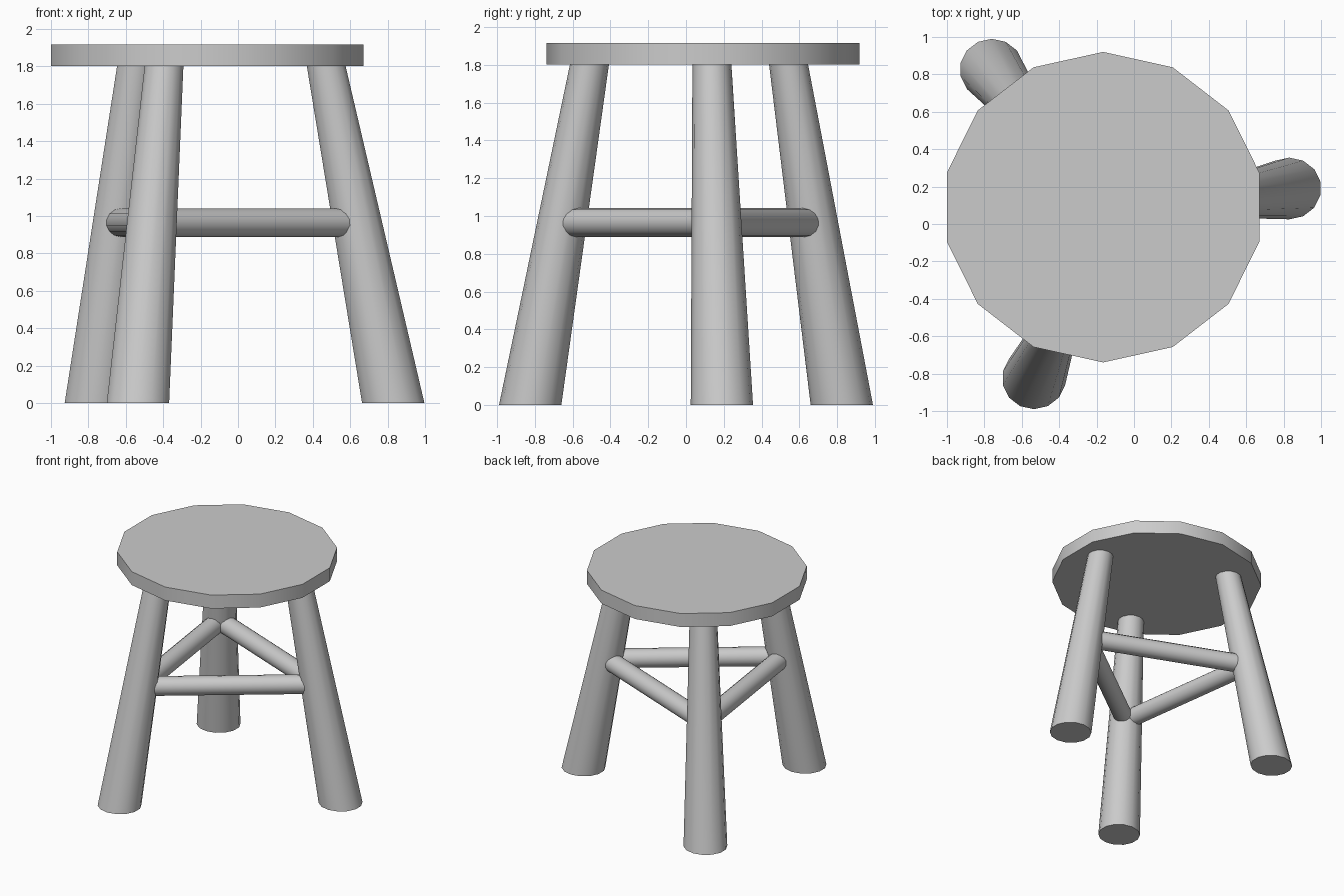
import bpy, bmesh
from math import cos, sin, pi, radians
from mathutils import Vector

if "Cube" in bpy.data.objects:
    bpy.data.objects.remove(bpy.data.objects["Cube"])

SIDES = 14


def lofted(name, rings):
    """Capped tube through a list of rings, each a list of points."""
    bm = bmesh.new()
    loops = [[bm.verts.new(p) for p in ring] for ring in rings]
    for a, b in zip(loops, loops[1:]):
        for i in range(SIDES):
            j = (i + 1) % SIDES
            bm.faces.new((a[i], a[j], b[j], b[i]))
    bm.faces.new(loops[0][::-1])
    bm.faces.new(loops[-1])
    bmesh.ops.recalc_face_normals(bm, faces=bm.faces)
    mesh = bpy.data.meshes.new(name)
    bm.to_mesh(mesh)
    bm.free()
    obj = bpy.data.objects.new(name, mesh)
    bpy.context.collection.objects.link(obj)
    bpy.ops.object.select_all(action='DESELECT')
    obj.select_set(True)
    bpy.context.view_layer.objects.active = obj
    bpy.ops.object.shade_smooth_by_angle(angle=radians(35))
    return obj


def ring(centre, u, v):
    """Polygon ring spanned by two radius vectors, one corner on v."""
    return [Vector(centre) + u * cos(pi / 2 + 2 * pi * i / SIDES)
            + v * sin(pi / 2 + 2 * pi * i / SIDES) for i in range(SIDES)]


def flat_ring(x, y, z, rx, ry):
    return ring((x, y, z), Vector((rx, 0, 0)), Vector((0, ry, 0)))


# Seat
lofted("seat", [flat_ring(-0.165, 0.09, z, 0.857, 0.83) for z in (1.803, 1.917)])

# Splayed, tapered legs: foot centre, top centre
TOP_Z = 1.81
legs = {
    "right_leg": ((0.83, 0.19), (0.47, 0.137)),
    "back_leg": ((-0.76, 0.825), (-0.542, 0.542)),
    "front_leg": ((-0.535, -0.825), (-0.395, -0.51)),
}
for name, (foot, top) in legs.items():
    lofted(name, [flat_ring(*foot, 0, 0.171, 0.165),
                  flat_ring(*top, TOP_Z, 0.106, 0.103)])

# Stretchers joining the legs at mid height
ROD_Z, ROD_R = 0.965, 0.076
joints = [Vector((*Vector(f).lerp(Vector(t), ROD_Z / TOP_Z), ROD_Z))
          for f, t in legs.values()]
for i, name in enumerate(("back_right_stretcher", "left_stretcher", "front_stretcher")):
    a, b = joints[i], joints[(i + 1) % 3]
    d = (b - a).normalized()
    up = Vector((0, 0, ROD_R))
    side = d.cross(up)
    lofted(name, [ring(a + d * 0.03, side, up), ring(b - d * 0.03, side, up)])
